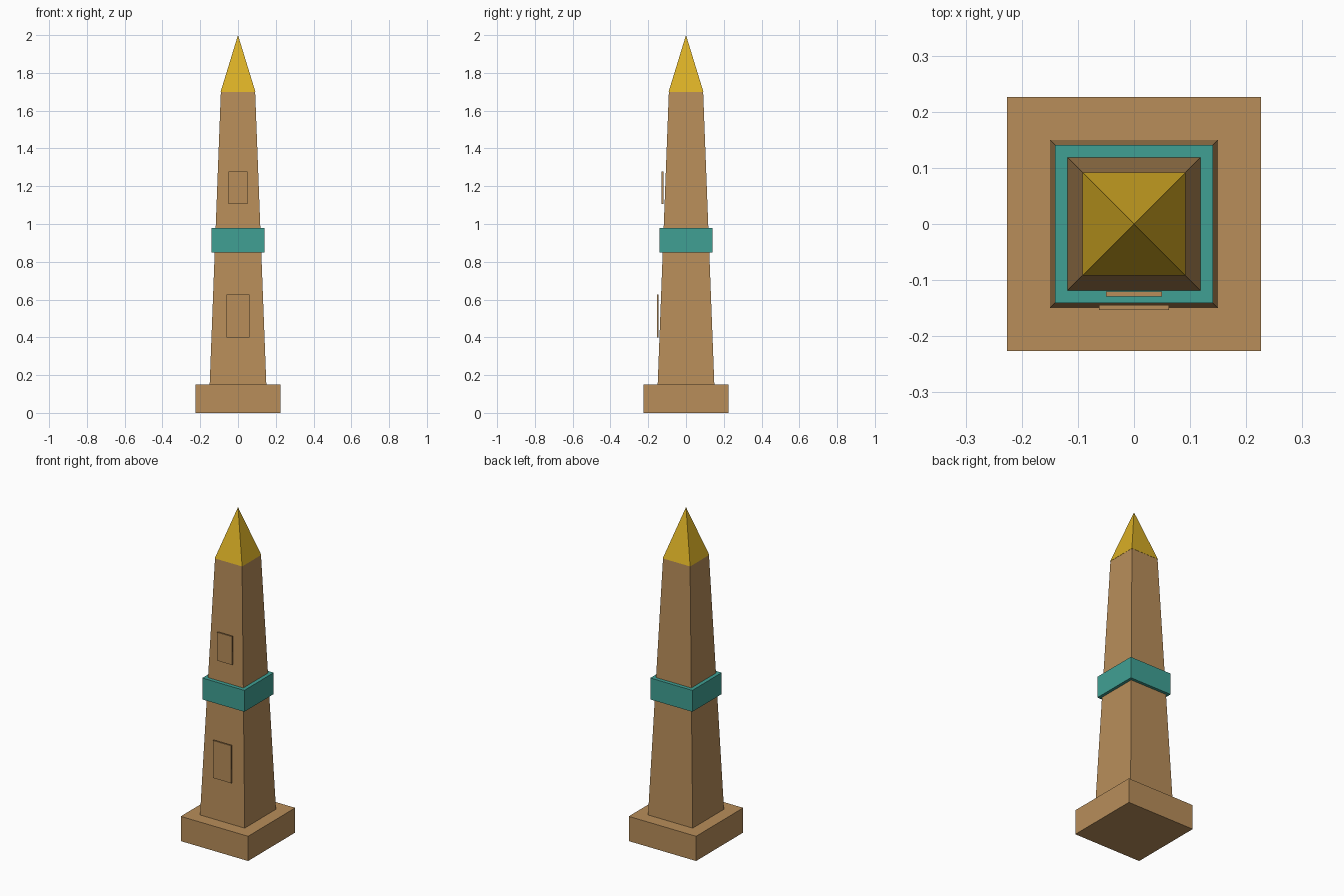
import bpy
import bmesh
from mathutils import Vector

if "Cube" in bpy.data.objects:
    bpy.data.objects.remove(bpy.data.objects["Cube"], do_unlink=True)


def material(name, rgb):
    mat = bpy.data.materials.new(name)
    mat.use_nodes = True
    colour = (*rgb, 1.0)
    mat.diffuse_color = colour
    mat.node_tree.nodes["Principled BSDF"].inputs["Base Color"].default_value = colour
    return mat


sandstone = material("sandstone", (0.48, 0.27, 0.102))
teal = material("teal", (0.051, 0.352, 0.296))
gold = material("gold", (0.70, 0.43, 0.019))


def block(name, mat, half_x, half_y, z0, z1, y=0.0, taper=1.0):
    """Box from z0 to z1 whose top is scaled by taper; zero makes a pyramid."""
    bm = bmesh.new()
    bmesh.ops.create_cube(bm, size=2)
    for v in bm.verts:
        top = v.co.z > 0
        k = taper if top else 1.0
        v.co = Vector((v.co.x * half_x * k, y + v.co.y * half_y * k, z1 if top else z0))
    bmesh.ops.remove_doubles(bm, verts=bm.verts, dist=0.0001)
    bmesh.ops.recalc_face_normals(bm, faces=bm.faces)
    mesh = bpy.data.meshes.new(name)
    bm.to_mesh(mesh)
    bm.free()
    mesh.materials.append(mat)
    obj = bpy.data.objects.new(name, mesh)
    bpy.context.collection.objects.link(obj)
    return obj


# Plinth, tapered shaft, band and pointed cap
block("base", sandstone, 0.226, 0.226, 0, 0.15)
block("shaft", sandstone, 0.15, 0.15, 0.15, 1.70, taper=0.605)
block("band", teal, 0.141, 0.141, 0.85, 0.98)
block("cap", gold, 0.092, 0.092, 1.70, 2.0, taper=0)

# Raised panels on the front
block("lower_panel", sandstone, 0.062, 0.0045, 0.40, 0.627, y=-0.149)
block("upper_panel", sandstone, 0.05, 0.0045, 1.105, 1.277, y=-0.1245)
